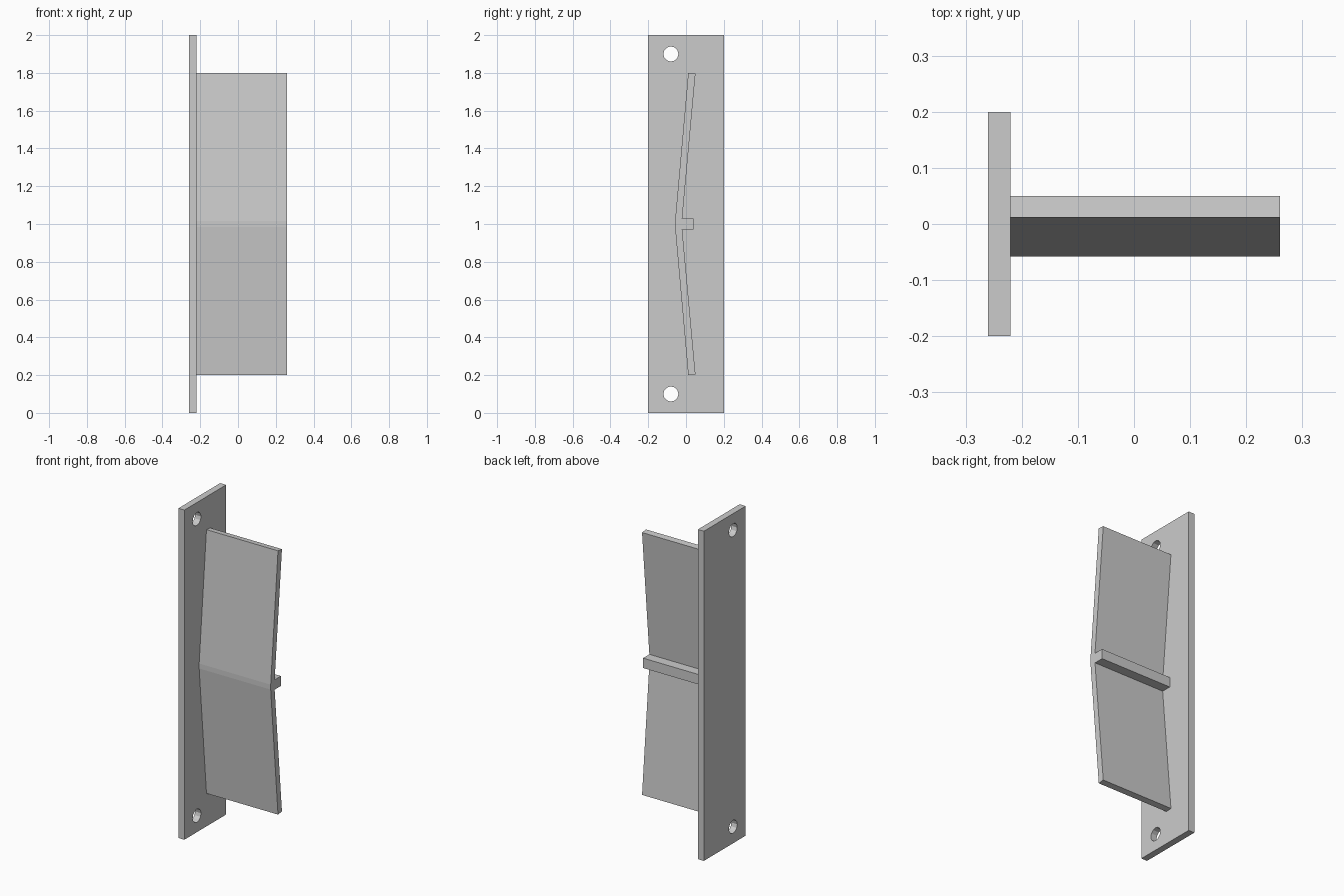
import bpy, bmesh, math
from mathutils import Matrix, Vector

cube = bpy.data.objects.get("Cube")
if cube:
    bpy.data.objects.remove(cube, do_unlink=True)

GREY = (0.6, 0.6, 0.6, 1)
grey = bpy.data.materials.new("plain grey")
grey.use_nodes = True
grey.diffuse_color = GREY
grey.node_tree.nodes["Principled BSDF"].inputs["Base Color"].default_value = GREY


def add_object(name, bm):
    bmesh.ops.recalc_face_normals(bm, faces=bm.faces)
    mesh = bpy.data.meshes.new(name)
    bm.to_mesh(mesh)
    bm.free()
    mesh.materials.append(grey)
    obj = bpy.data.objects.new(name, mesh)
    bpy.context.collection.objects.link(obj)
    return obj


def extrude_profile(name, points, x0, x1):
    """Extrude a closed (y, z) outline along x."""
    bm = bmesh.new()
    face = bm.faces.new([bm.verts.new((x0, y, z)) for y, z in points])
    new = bmesh.ops.extrude_face_region(bm, geom=[face])["geom"]
    verts = [v for v in new if isinstance(v, bmesh.types.BMVert)]
    bmesh.ops.translate(bm, verts=verts, vec=Vector((x1 - x0, 0, 0)))
    return add_object(name, bm)


# Mounting plate
plate = extrude_profile("mounting_plate",
                        [(-0.2, 0), (0.2, 0), (0.2, 2), (-0.2, 2)], -0.26, -0.22)

# Screw holes near both ends
bm = bmesh.new()
for z in (0.1, 1.9):
    place = Matrix.Translation((-0.24, -0.08, z)) @ Matrix.Rotation(math.pi / 2, 4, "Y")
    bmesh.ops.create_cone(bm, cap_ends=True, segments=12, radius1=0.04,
                          radius2=0.04, depth=0.2, matrix=place)
cutter = add_object("screw_hole_cutter", bm)
cutter.hide_render = True
cut = plate.modifiers.new("screw_holes", "BOOLEAN")
cut.operation = "DIFFERENCE"
cut.solver = "EXACT"
cut.object = cutter
bpy.context.view_layer.objects.active = plate
bpy.ops.object.modifier_apply(modifier=cut.name)
bpy.data.objects.remove(cutter, do_unlink=True)

# Bent blade with a rear rib, outline mirrored about mid height
upper = [(-0.058, 1.015), (0.012, 1.8), (0.05, 1.796), (-0.02, 1.03), (0.04, 1.03)]
lower = [(y, 2 - z) for y, z in reversed(upper)]
extrude_profile("bent_blade", upper + lower, -0.22, 0.26)
